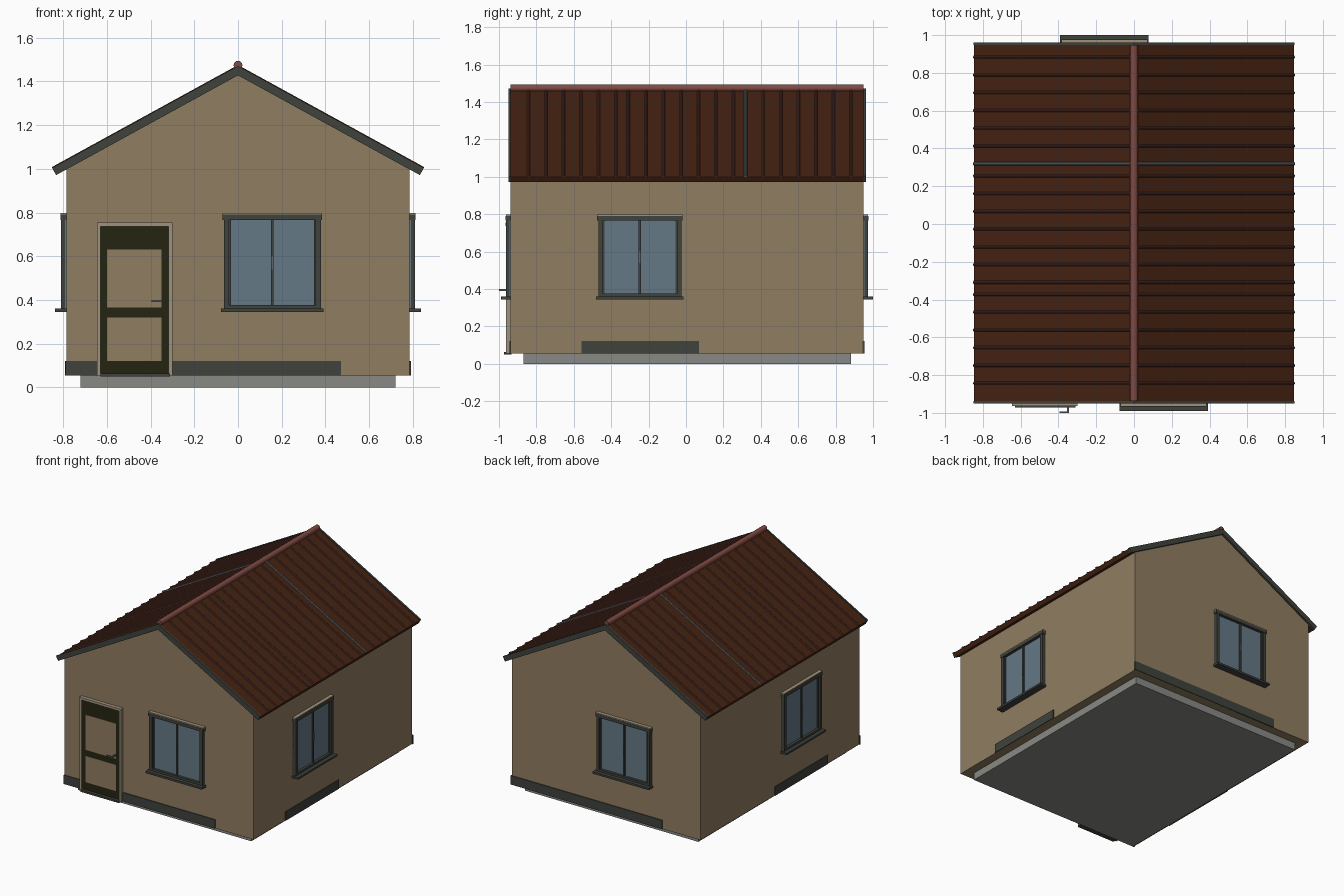
import bpy, bmesh, math
from mathutils import Vector

cube = bpy.data.objects.get("Cube")
if cube:
    bpy.data.objects.remove(cube, do_unlink=True)


def material(name, rgb):
    m = bpy.data.materials.new(name)
    m.use_nodes = True
    m.diffuse_color = (*rgb, 1)
    m.node_tree.nodes["Principled BSDF"].inputs["Base Color"].default_value = (*rgb, 1)
    return m


STUCCO = material("tan stucco", (0.28, 0.205, 0.12))
TRIM = material("dark grey trim", (0.05, 0.054, 0.046))
GLASS = material("blue grey glass", (0.13, 0.19, 0.24))
ROOF = material("brown roof", (0.058, 0.016, 0.006))
RIB = material("roof rib", (0.1, 0.035, 0.027))
RIDGE = material("red ridge", (0.22, 0.07, 0.055))
CONCRETE = material("grey concrete", (0.25, 0.25, 0.235))
DOOR = material("dark olive door", (0.018, 0.018, 0.006))
CASING = material("pale casing", (0.35, 0.29, 0.2))
METAL = material("metal", (0.12, 0.13, 0.14))

WALL_X, FRONT, BACK, FLOOR = 0.785, -0.937, 0.948, 0.055
APEX, EAVE_X, EAVE_Z, THICK = 1.465, 0.848, 1.0, 0.033
SLOPE = Vector((EAVE_X, 0, EAVE_Z - APEX)).normalized()
NORMAL = Vector((-SLOPE.z, 0, SLOPE.x))


def finish(name, bm, mat):
    bmesh.ops.recalc_face_normals(bm, faces=bm.faces)
    mesh = bpy.data.meshes.new(name)
    bm.to_mesh(mesh)
    bm.free()
    mesh.materials.append(mat)
    ob = bpy.data.objects.new(name, mesh)
    bpy.context.collection.objects.link(ob)
    return ob


def box(name, lo, hi, mat):
    bm = bmesh.new()
    bmesh.ops.create_cube(bm, size=1)
    for v in bm.verts:
        v.co = [(a + b) / 2 + c * (b - a) for a, b, c in zip(lo, hi, v.co)]
    return finish(name, bm, mat)


def prism(name, profile, y0, y1, mat):
    """Extrude an x-z outline along y."""
    bm = bmesh.new()
    face = bm.faces.new([bm.verts.new((x, y0, z)) for x, z in profile])
    ext = bmesh.ops.extrude_face_region(bm, geom=[face])["geom"]
    for v in ext:
        if isinstance(v, bmesh.types.BMVert):
            v.co.y = y1
    return finish(name, bm, mat)


def wall_box(name, wall, u0, u1, z0, z1, d0, d1, mat):
    """Box on a wall: u along it, d outward from it."""
    base, sign, along_x = {"front": (FRONT, -1, True), "back": (BACK, 1, True),
                           "left": (WALL_X, 1, False), "right": (-WALL_X, -1, False)}[wall]
    a, b = sorted((base + sign * d0, base + sign * d1))
    if along_x:
        return box(f"{wall}_{name}", (u0, a, z0), (u1, b, z1), mat)
    return box(f"{wall}_{name}", (a, u0, z0), (b, u1, z1), mat)


# Foundation and gabled walls
box("foundation", (-0.72, -0.87, 0), (0.72, 0.882, FLOOR), CONCRETE)
prism("walls", [(-WALL_X, FLOOR), (WALL_X, FLOOR), (WALL_X, 1.003), (0, 1.435), (-WALL_X, 1.003)],
      FRONT, BACK, STUCCO)


# Base strips around the foot of the walls
for wall, u0, u1 in (("front", -0.79, 0.47), ("back", -0.47, 0.79),
                     ("left", -0.56, 0.07), ("right", -0.56, 0.07)):
    wall_box("base_strip", wall, u0, u1, FLOOR, 0.122, -0.005, 0.006, TRIM)


# Windows
def window(wall, mid):
    half, low, high, t = 0.222, 0.36, 0.79, 0.024

    def part(name, u0, u1, z0, z1, d, mat):
        wall_box("window_" + name, wall, mid + u0, mid + u1, z0, z1, -0.005, d, mat)

    part("glass", -half, half, low, high, 0.006, GLASS)
    for s, side in ((-1, "a"), (1, "b")):
        u = sorted((s * half, s * (half - t)))
        part("jamb_" + side, *u, low, high, 0.025, TRIM)
        u = sorted((s * (half - t), s * (half - t - 0.008)))
        part("sash_" + side, *u, low + 0.012, high - t, 0.014, TRIM)
    part("bottom_rail", -half, half, low, low + 0.016, 0.025, TRIM)
    part("top_rail", -half - 0.006, half + 0.006, high - t, high, 0.028, TRIM)
    part("top_cap", -half - 0.006, half + 0.006, high, high + 0.007, 0.026, CASING)
    part("mullion", -0.006, 0.006, low, high - t, 0.016, TRIM)
    part("latch", -0.003, 0.003, 0.54, 0.6, 0.021, METAL)
    part("sill", -half - 0.012, half + 0.012, 0.345, low, 0.052, TRIM)


for wall, mid in (("front", 0.157), ("back", -0.157), ("left", -0.247), ("right", -0.235)):
    window(wall, mid)


# Door with casing, two panels and a lever
def door_part(name, u0, u1, z0, z1, d, mat, d0=-0.005):
    wall_box("door_" + name, "front", u0, u1, z0, z1, d0, d, mat)


door_part("leaf", -0.63, -0.315, 0.06, 0.74, 0.012, DOOR)
door_part("upper_panel", -0.6, -0.35, 0.365, 0.63, 0.015, STUCCO)
door_part("lower_panel", -0.6, -0.35, 0.122, 0.32, 0.015, STUCCO)
door_part("casing_a", -0.646, -0.628, FLOOR, 0.755, 0.025, CASING)
door_part("casing_b", -0.317, -0.299, FLOOR, 0.755, 0.025, CASING)
door_part("casing_top", -0.646, -0.299, 0.737, 0.755, 0.027, CASING)
door_part("threshold", -0.63, -0.31, 0.05, 0.064, 0.035, TRIM)
door_part("handle_stem", -0.354, -0.345, 0.39, 0.4, 0.06, METAL)
door_part("handle_lever", -0.395, -0.345, 0.39, 0.4, 0.063, METAL, 0.055)


# Roof slabs, verge boards, ribs and ridge
def slope_outline(side, top, bottom):
    """Cross-section of one slope between two heights off its surface."""
    eave = Vector((EAVE_X, 0, EAVE_Z))
    pts = [(0, APEX + top / NORMAL.z), ((eave + NORMAL * top).x, (eave + NORMAL * top).z),
           ((eave + NORMAL * bottom).x, (eave + NORMAL * bottom).z), (0, APEX + bottom / NORMAL.z)]
    return [(side * x, z) for x, z in pts]


def rib(name, side, y, radius, mat):
    """Half-sunk rounded bar running from the ridge to the eave."""
    bm = bmesh.new()
    rings = []
    for p in (Vector((0, y, APEX)), Vector((EAVE_X, y, EAVE_Z))):
        ring = []
        for k in range(6):
            a = math.pi * k / 5
            q = p + NORMAL * radius * math.sin(a) + Vector((0, radius * math.cos(a), 0))
            ring.append(bm.verts.new((side * q.x, q.y, q.z)))
        rings.append(ring)
        bm.faces.new(ring)
    for k in range(6):
        n = (k + 1) % 6
        bm.faces.new((rings[0][k], rings[0][n], rings[1][n], rings[1][k]))
    finish(name, bm, mat)


for side, label in ((1, "left"), (-1, "right")):
    prism(f"{label}_roof_slab", slope_outline(side, 0, -THICK), FRONT, BACK, ROOF)
    for end, y0, y1 in (("front", FRONT - 0.012, FRONT), ("back", BACK, BACK + 0.014)):
        prism(f"{label}_{end}_verge", slope_outline(side, 0.005, -THICK), y0, y1, TRIM)
    for panel in range(3):
        start = FRONT + panel * 0.628
        if panel:
            rib(f"{label}_roof_joint", side, start, 0.009, METAL if panel == 2 else RIB)
        for k in range(1, 7):
            rib(f"{label}_roof_rib", side, start + 0.094 * k, 0.008, RIB)

bm = bmesh.new()
bmesh.ops.create_cone(bm, cap_ends=True, segments=16, radius1=0.02, radius2=0.02, depth=BACK - FRONT)
for v in bm.verts:
    v.co = (v.co.x, v.co.z + (BACK + FRONT) / 2, v.co.y + 1.474)
ridge = finish("ridge_cap", bm, RIDGE)
for f in ridge.data.polygons:
    f.use_smooth = len(f.vertices) == 4
